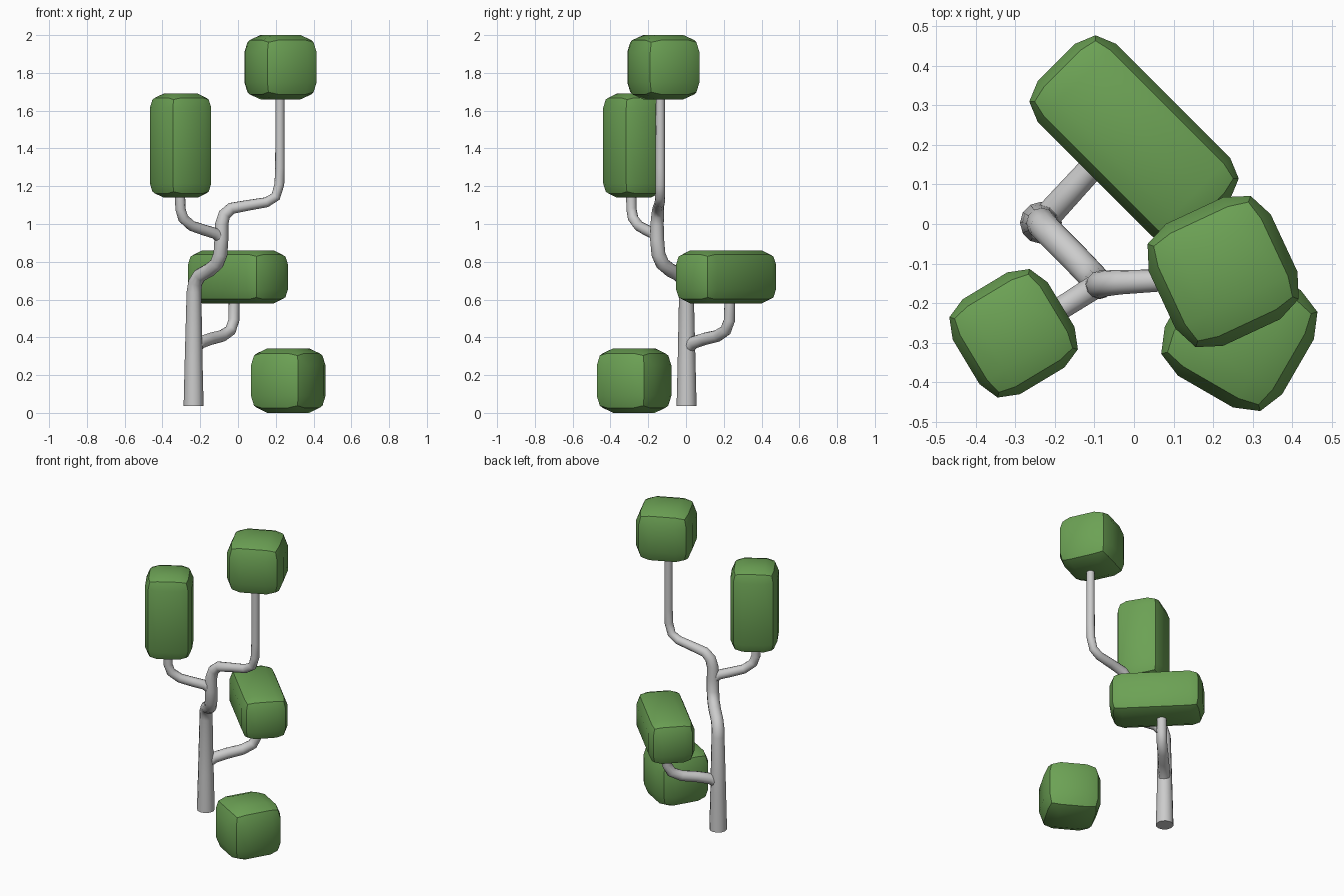
import bpy, bmesh
from math import radians
from mathutils import Matrix

if "Cube" in bpy.data.objects:
    bpy.data.objects.remove(bpy.data.objects["Cube"])

leaf = bpy.data.materials.new("leaf_green")
leaf.diffuse_color = (0.15, 0.36, 0.09, 1)
leaf.use_nodes = True
leaf.node_tree.nodes["Principled BSDF"].inputs["Base Color"].default_value = leaf.diffuse_color


def smooth(ob, angle):
    bpy.ops.object.select_all(action='DESELECT')
    ob.select_set(True)
    bpy.context.view_layer.objects.active = ob
    bpy.ops.object.shade_smooth_by_angle(angle=radians(angle))


def foliage(name, center, size, turn):
    """Rounded leaf block with a two-step bevel."""
    bm = bmesh.new()
    bmesh.ops.create_cube(bm, size=1, matrix=Matrix.Diagonal((*size, 1)))
    bmesh.ops.bevel(bm, geom=bm.edges[:], offset=0.265 * min(size), segments=2,
                    profile=0.5, affect='EDGES', clamp_overlap=True)
    me = bpy.data.meshes.new(name)
    bm.to_mesh(me)
    bm.free()
    ob = bpy.data.objects.new(name, me)
    ob.location = center
    ob.rotation_euler.z = radians(turn)
    me.materials.append(leaf)
    bpy.context.collection.objects.link(ob)
    smooth(ob, 30)


def limb(name, points):
    """Tapered tube through (x, y, z, radius) points."""
    cu = bpy.data.curves.new(name, 'CURVE')
    cu.dimensions = '3D'
    cu.bevel_depth = 1
    cu.bevel_resolution = 4
    cu.use_fill_caps = True
    sp = cu.splines.new('POLY')
    sp.points.add(len(points) - 1)
    for p, (x, y, z, r) in zip(sp.points, points):
        p.co = (x, y, z, 1)
        p.radius = r
    ob = bpy.data.objects.new(name, cu)
    bpy.context.collection.objects.link(ob)
    bpy.ops.object.select_all(action='DESELECT')
    ob.select_set(True)
    bpy.context.view_layer.objects.active = ob
    bpy.ops.object.convert(target='MESH')
    smooth(bpy.context.view_layer.objects.active, 50)


# trunk, winding up to the top leaf block
limb("trunk", [
    (-0.235, 0.003, 0.037, 0.053), (-0.235, 0.003, 0.28, 0.047),
    (-0.233, 0.002, 0.64, 0.039), (-0.226, -0.008, 0.69, 0.038),
    (-0.203, -0.032, 0.728, 0.037), (-0.150, -0.085, 0.757, 0.037),
    (-0.112, -0.125, 0.79, 0.037), (-0.093, -0.146, 0.84, 0.037),
    (-0.088, -0.153, 0.92, 0.037), (-0.086, -0.153, 1.0, 0.035),
    (-0.072, -0.150, 1.05, 0.033), (-0.035, -0.147, 1.083, 0.031),
    (0.06, -0.143, 1.10, 0.028), (0.15, -0.139, 1.115, 0.027),
    (0.20, -0.137, 1.145, 0.026), (0.219, -0.136, 1.21, 0.026),
    (0.222, -0.136, 1.30, 0.025), (0.222, -0.136, 1.70, 0.024)])

# side branches
limb("lower_branch", [
    (-0.233, 0.003, 0.34, 0.034), (-0.20, 0.04, 0.372, 0.034),
    (-0.145, 0.10, 0.392, 0.033), (-0.085, 0.165, 0.407, 0.032),
    (-0.04, 0.21, 0.437, 0.031), (-0.022, 0.23, 0.49, 0.030),
    (-0.020, 0.232, 0.62, 0.029)])
limb("upper_branch", [
    (-0.088, -0.153, 0.92, 0.03), (-0.12, -0.172, 0.95, 0.03),
    (-0.18, -0.21, 0.968, 0.029), (-0.245, -0.25, 0.99, 0.028),
    (-0.29, -0.28, 1.03, 0.028), (-0.305, -0.289, 1.08, 0.027),
    (-0.307, -0.290, 1.17, 0.027)])

# leaf blocks
foliage("top_foliage", (0.225, -0.12, 1.83), (0.34, 0.34, 0.34), 25)
foliage("left_foliage", (-0.304, -0.276, 1.415), (0.28, 0.28, 0.55), 31)
foliage("back_foliage", (0.0, 0.212, 0.72), (0.555, 0.28, 0.28), -45)
foliage("ground_foliage", (0.266, -0.275, 0.171), (0.342, 0.342, 0.342), -30)
